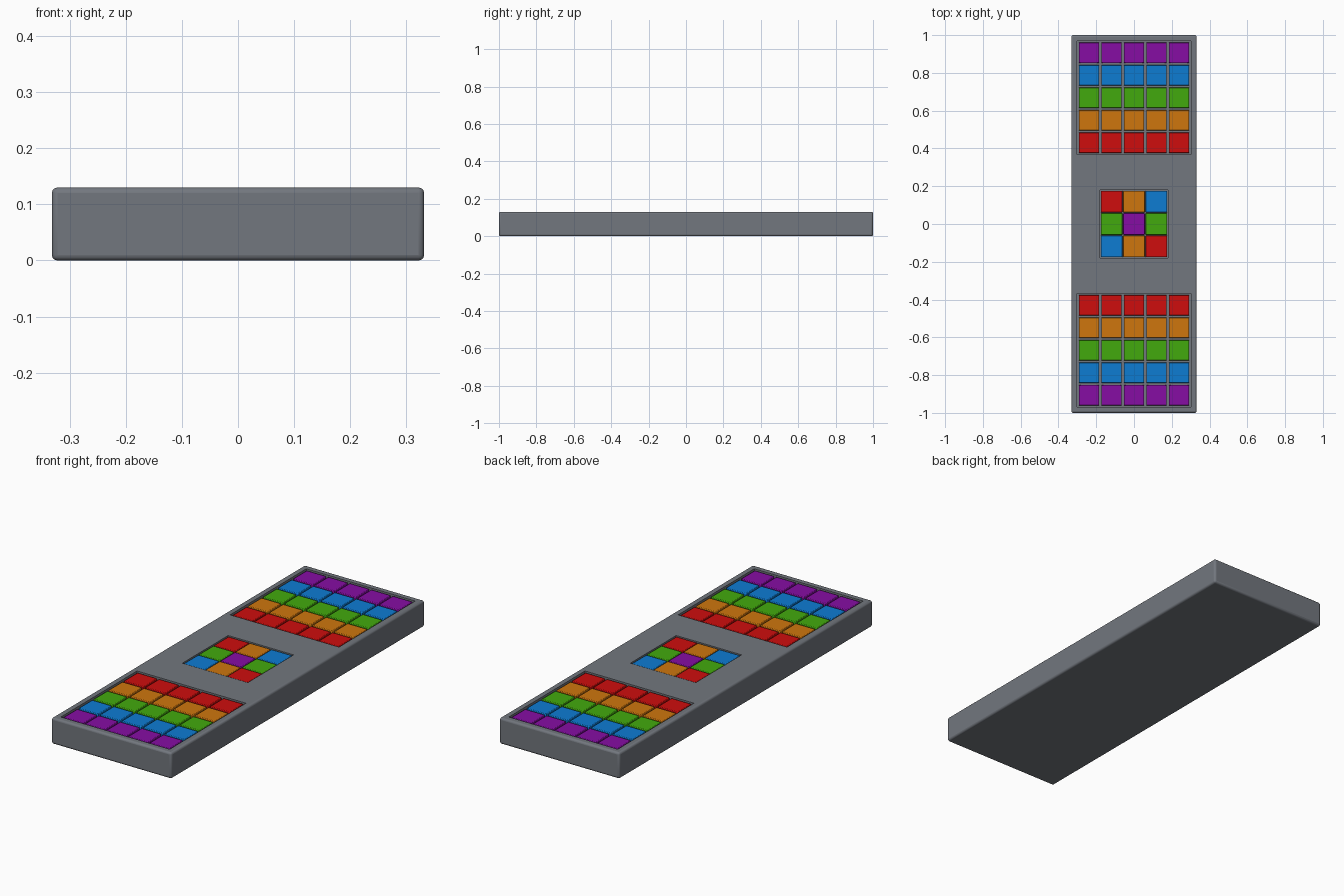
import bpy

if "Cube" in bpy.data.objects:
    bpy.data.objects.remove(bpy.data.objects["Cube"])

def material(name, rgb):
    m = bpy.data.materials.new(name)
    m.diffuse_color = (*rgb, 1)
    m.use_nodes = True
    m.node_tree.nodes["Principled BSDF"].inputs["Base Color"].default_value = m.diffuse_color
    return m

grey = material("slate grey", (0.17, 0.185, 0.21))
red = material("red", (0.62, 0.004, 0.004))
orange = material("orange", (0.62, 0.18, 0.004))
green = material("green", (0.055, 0.4, 0.004))
blue = material("blue", (0.004, 0.2, 0.65))
purple = material("purple", (0.24, 0.004, 0.37))

def box(name, centre, size, mat, bevel=0.0, segments=1):
    bpy.ops.mesh.primitive_cube_add(size=1, location=centre)
    o = bpy.context.object
    o.name = name
    o.scale = size
    bpy.ops.object.transform_apply(location=False, rotation=False, scale=True)
    o.data.materials.append(mat)
    if bevel:
        b = o.modifiers.new("soft edges", "BEVEL")
        b.width, b.segments = bevel, segments
        bpy.ops.object.shade_smooth_by_angle()
    return o

TOP = 0.13
PITCH = 0.119
FLOOR = 0.11

# board with three sunken trays
board = box("board", (0, 0, TOP / 2), (0.664, 2.0, TOP), grey, 0.01, 3)

def tray(name, y, sx, sy):
    c = box(name, (0, y, FLOOR + 0.05), (sx, sy, 0.1), grey)
    c.hide_render = True
    c.hide_set(True)
    cut = board.modifiers.new(name, "BOOLEAN")
    cut.operation, cut.object, cut.solver = "DIFFERENCE", c, "EXACT"

tray("front_tray_cutter", -0.668, 0.602, 0.602)
tray("middle_tray_cutter", 0, 0.362, 0.362)
tray("back_tray_cutter", 0.668, 0.602, 0.602)

def tile(name, x, y, mat, size):
    h = 0.018
    box(name, (x, y, FLOOR + h / 2 - 0.0005), (size, size, h), mat, 0.003, 2)

# end trays: five rows of one colour each, mirrored front to back
for side, label in ((1, "back"), (-1, "front")):
    for r, mat in enumerate((red, orange, green, blue, purple)):
        for c in range(5):
            y = side * (0.668 + (r - 2) * PITCH)
            tile(f"{label}_tile_{r}_{c}", (c - 2) * PITCH, y, mat, 0.108)

# middle tray: mixed three by three
rows = ((red, orange, blue), (green, purple, green), (blue, orange, red))
for r, row in enumerate(rows):
    for c, mat in enumerate(row):
        tile(f"middle_tile_{r}_{c}", (c - 1) * PITCH, (1 - r) * PITCH, mat, 0.114)
